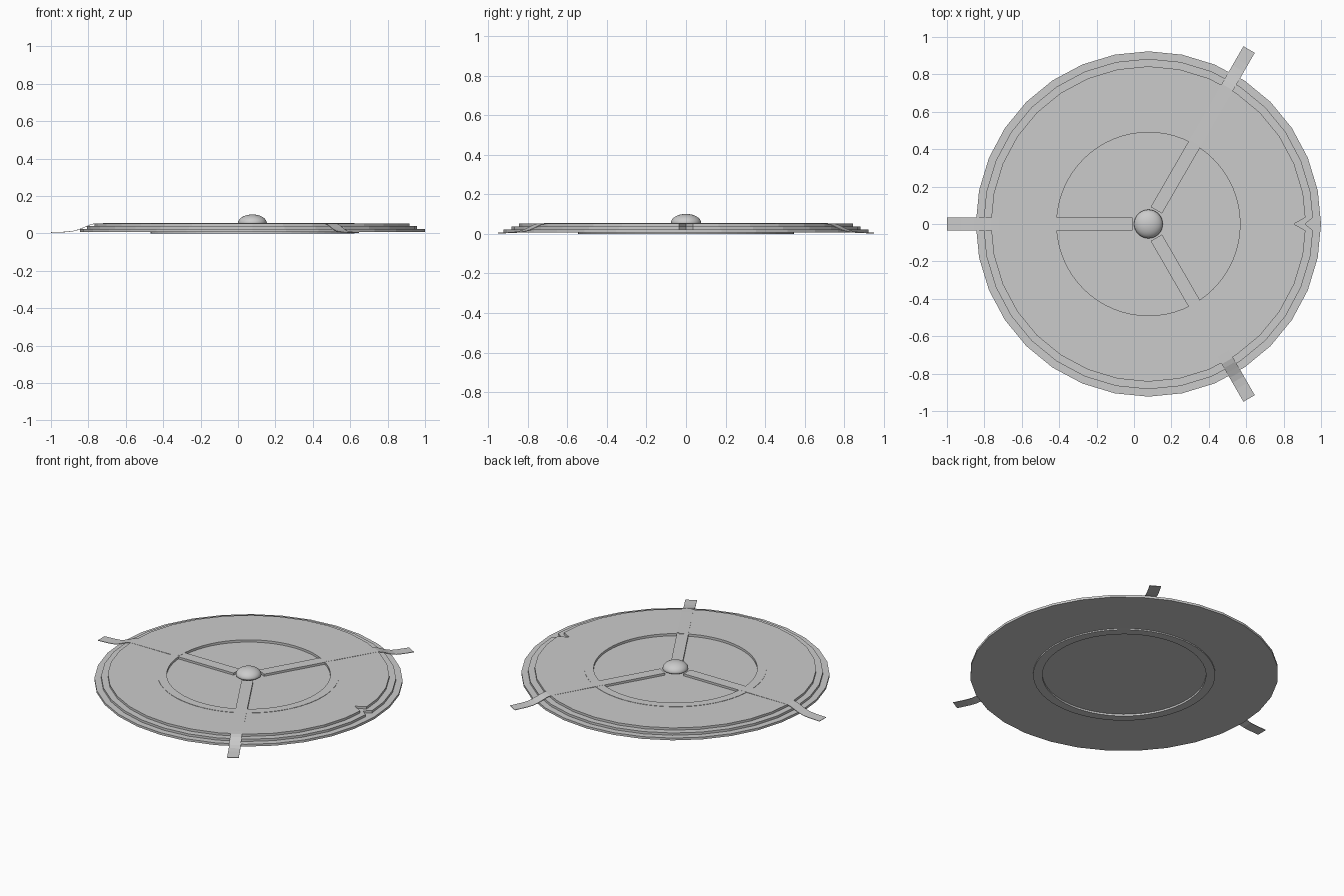
import bpy, bmesh, math
from mathutils import Matrix, Vector

if "Cube" in bpy.data.objects:
    bpy.data.objects.remove(bpy.data.objects["Cube"])

CX = 0.077          # disc axis is offset so the arms and disc are centred together
SIDES = 32


def finish(bm, name, smooth=False):
    bmesh.ops.recalc_face_normals(bm, faces=bm.faces)
    me = bpy.data.meshes.new(name)
    bm.to_mesh(me)
    bm.free()
    ob = bpy.data.objects.new(name, me)
    ob.location.x = CX
    bpy.context.collection.objects.link(ob)
    if smooth:
        for p in me.polygons:
            p.use_smooth = True
    return ob


def outline(r, notch=0.0):
    """Polygon outline with an optional V notch at angle zero."""
    w = 0.035
    edge = r - w * math.tan(math.pi / SIDES)
    pts = [(edge, -w), (r - notch, 0), (edge, w)]
    for i in range(1, SIDES):
        a = 2 * math.pi * i / SIDES
        pts.append((r * math.cos(a), r * math.sin(a)))
    return pts


def bridge(bm, a, b):
    n = len(a)
    for i in range(n):
        bm.faces.new((a[i], a[(i + 1) % n], b[(i + 1) % n], b[i]))


# Stepped disc with recessed centre on both sides
bm = bmesh.new()
steps = [(0.52, 0.012, 0), (0.52, 0.008, 0), (0.923, 0.008, 0), (0.923, 0.023, 0),
         (0.883, 0.023, 0.045), (0.883, 0.038, 0.045), (0.843, 0.038, 0.065),
         (0.843, 0.053, 0.065), (0.52, 0.053, 0), (0.52, 0.040, 0)]
loops = [[bm.verts.new((x, y, z)) for x, y in outline(r, d)] for r, z, d in steps]
for a, b in zip(loops, loops[1:]):
    bridge(bm, a, b)
bm.faces.new(loops[0])
bm.faces.new(loops[-1])
finish(bm, "stepped_disc")

# Flat ring running through the disc
bm = bmesh.new()
loops = []
for r, z in [(0.49, 0), (0.545, 0), (0.545, 0.055), (0.49, 0.055)]:
    loops.append([bm.verts.new((r * math.cos(math.tau * i / 64),
                                r * math.sin(math.tau * i / 64), z)) for i in range(64)])
for i in range(4):
    bridge(bm, loops[i], loops[(i + 1) % 4])
finish(bm, "inner_ring")

# Domed hub
bm = bmesh.new()
bmesh.ops.create_uvsphere(bm, u_segments=32, v_segments=16, radius=1)
for v in bm.verts:
    v.co = Vector((v.co.x * 0.077, v.co.y * 0.077,
                   0.055 + v.co.z * (0.046 if v.co.z > 0 else 0.017)))
finish(bm, "hub_dome", smooth=True)


def strip(name, path, width, thick, angle):
    """Thin bar following an (r, z) path of its top surface."""
    bm = bmesh.new()
    secs = []
    for r, z in path:
        secs.append([bm.verts.new((r, s * width / 2, z - t))
                     for s, t in ((-1, 0), (1, 0), (1, thick), (-1, thick))])
    for a, b in zip(secs, secs[1:]):
        bridge(bm, a, b)
    bm.faces.new(secs[0])
    bm.faces.new(secs[-1])
    bm.transform(Matrix.Rotation(math.radians(angle), 4, 'Z'))
    finish(bm, name)


# Spokes inside the ring, and arms bending down over the rim
arm_path = [(0.50, 0.0555), (0.80, 0.054), (0.845, 0.053), (0.87, 0.046), (0.90, 0.033),
            (0.93, 0.021), (0.96, 0.013), (1.00, 0.009), (1.077, 0.006)]
for n, ang in enumerate((60, 180, 300), 1):
    strip(f"spoke_{n}", [(0.085, 0.054), (0.50, 0.054)], 0.07, 0.015, ang)
    strip(f"rim_arm_{n}", arm_path, 0.07, 0.003, ang)
